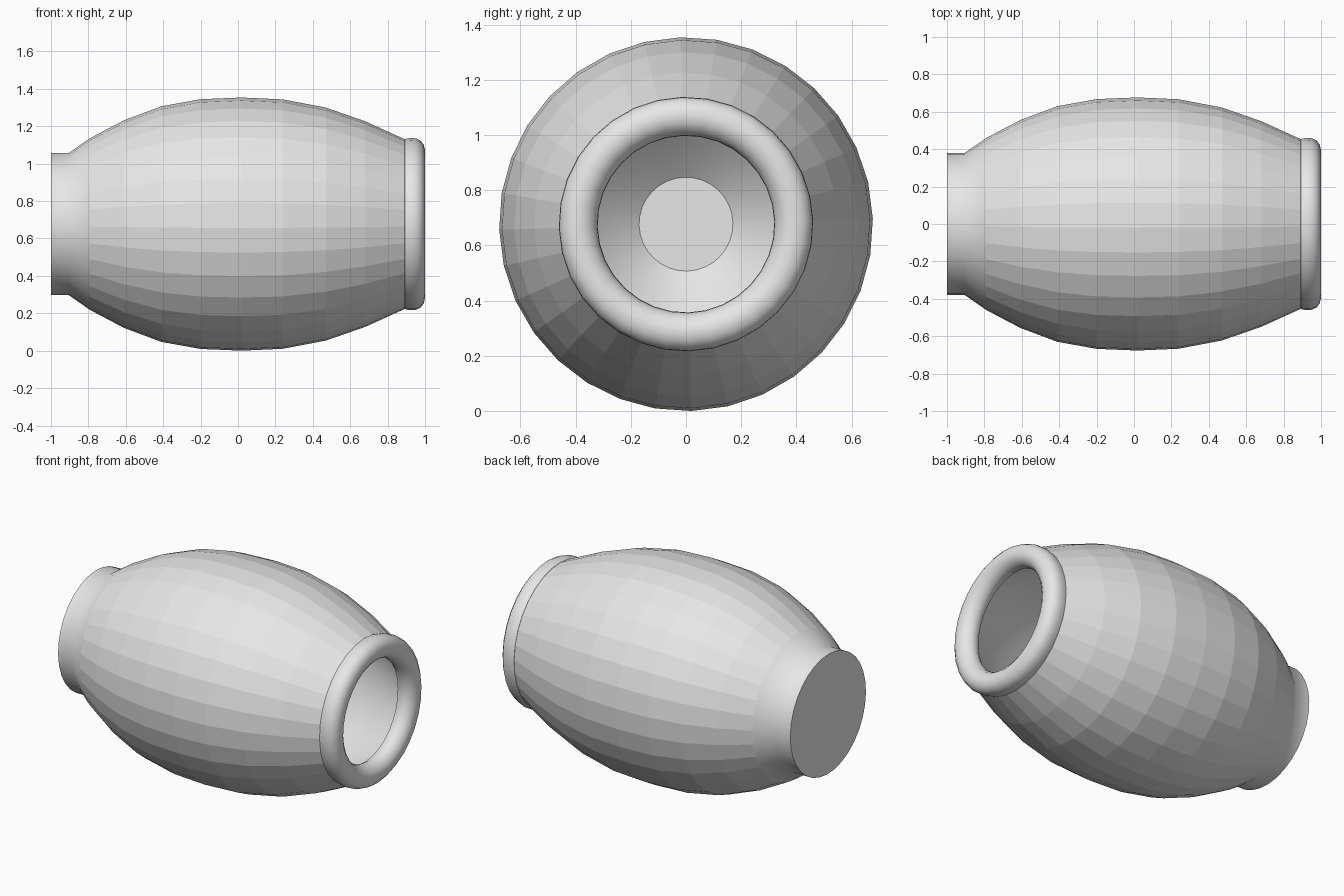
import bpy, bmesh, math

cube = bpy.data.objects.get("Cube")
if cube:
    bpy.data.objects.remove(cube, do_unlink=True)

AXIS_Z = 0.677      # height of the lathe axis
SIDES = 32
TWIST = math.radians(1.7)

grey = bpy.data.materials.new("light grey")
grey.use_nodes = True
grey.diffuse_color = (0.8, 0.8, 0.8, 1)
grey.node_tree.nodes["Principled BSDF"].inputs["Base Color"].default_value = (0.8, 0.8, 0.8, 1)


def lathe(name, profile, closed=False, flat_bands=()):
    """Spin (x, radius) points around the x axis; flat_bands stay faceted."""
    bm = bmesh.new()
    rings = []
    for x, r in profile:
        ring = []
        for i in range(SIDES):
            a = TWIST + 2 * math.pi * i / SIDES
            ring.append(bm.verts.new((x, -r * math.sin(a), AXIS_Z + r * math.cos(a))))
        rings.append(ring)
    count = len(rings)
    for k in range(count if closed else count - 1):
        a, b = rings[k], rings[(k + 1) % count]
        for i in range(SIDES):
            j = (i + 1) % SIDES
            face = bm.faces.new((a[i], a[j], b[j], b[i]))
            face.smooth = k not in flat_bands
    if not closed:
        bm.faces.new(rings[0])
        bm.faces.new(rings[-1])
    bmesh.ops.recalc_face_normals(bm, faces=bm.faces)
    for e in bm.edges:
        e.smooth = e.calc_face_angle(0) < 0.75
    mesh = bpy.data.meshes.new(name)
    bm.to_mesh(mesh)
    bm.free()
    mesh.materials.append(grey)
    obj = bpy.data.objects.new(name, mesh)
    bpy.context.collection.objects.link(obj)
    return obj


# Barrel: base collar and bulging outside, then the hollow inside
outer = [(-1.0, 0.38), (-0.905, 0.38), (-0.79, 0.46), (-0.61, 0.555), (-0.41, 0.63),
         (-0.2, 0.668), (0.02, 0.677), (0.24, 0.667), (0.47, 0.623), (0.68, 0.55),
         (0.90, 0.45)]
inner = [(0.92, 0.35), (0.88, 0.37), (0.68, 0.47), (0.47, 0.545), (0.24, 0.59),
         (0.02, 0.60), (-0.2, 0.59), (-0.41, 0.55), (-0.6, 0.475), (-0.76, 0.35),
         (-0.9, 0.17)]
lathe("barrel_body", outer + inner, flat_bands=range(2, 10))

# Rounded rim around the mouth
rim = [(0.885, 0.44), (0.892, 0.455), (0.92, 0.461), (0.95, 0.459), (0.975, 0.448),
       (0.993, 0.425), (1.0, 0.395), (0.995, 0.365), (0.975, 0.337), (0.945, 0.322),
       (0.915, 0.32), (0.89, 0.335), (0.885, 0.36)]
lathe("mouth_rim", rim, closed=True)
